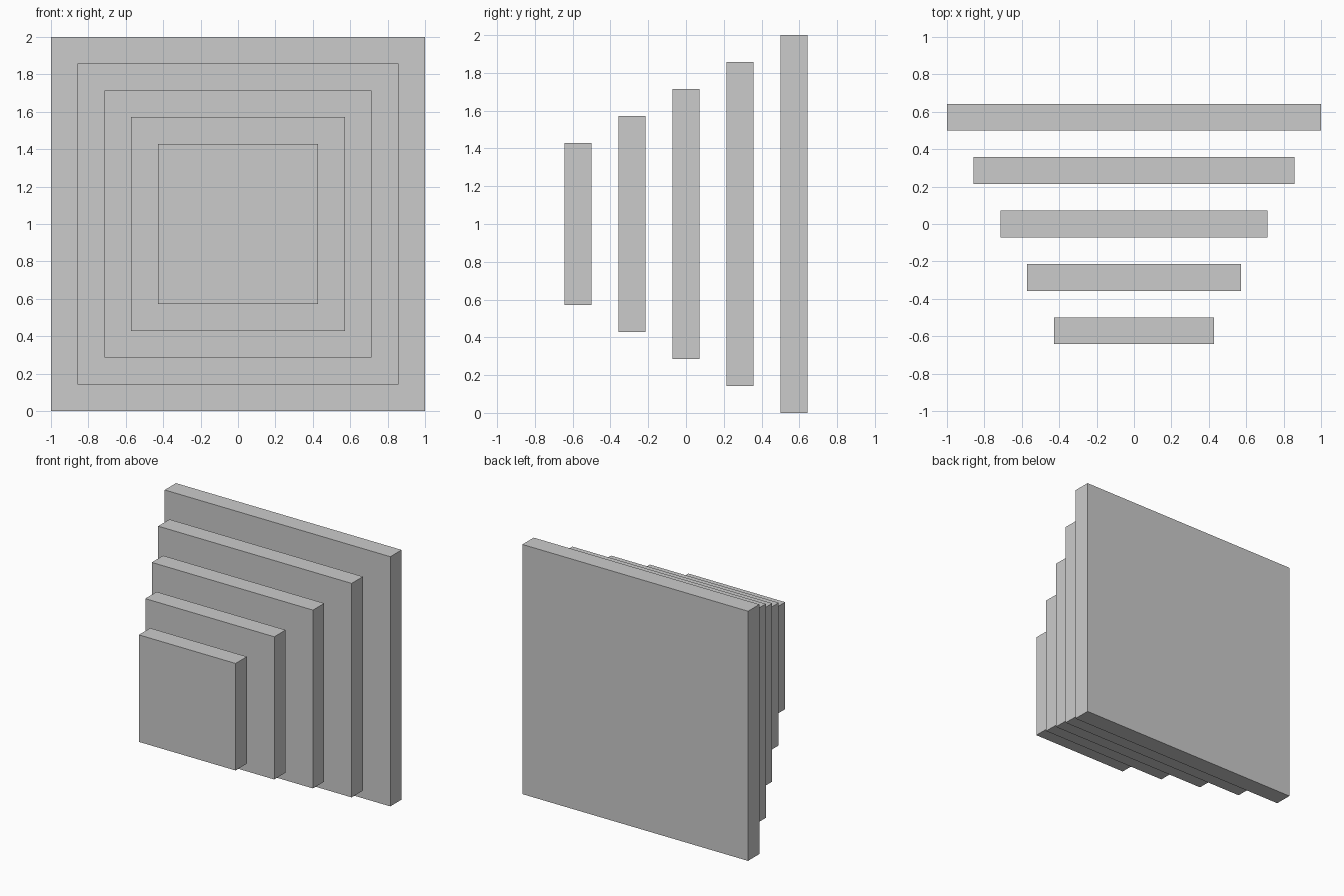
import bpy

if "Cube" in bpy.data.objects:
    bpy.data.objects.remove(bpy.data.objects["Cube"])

U = 1 / 7  # plate thickness; every dimension is a multiple of it


def plate(name, size, y):
    """Square upright plate centred at height 1."""
    bpy.ops.mesh.primitive_cube_add(size=1, location=(0, y, 1))
    obj = bpy.context.object
    obj.name = name
    obj.scale = (size, U, size)
    bpy.ops.object.transform_apply(location=False, rotation=False, scale=True)
    return obj


# Five separate plates, growing from front to back
for i in range(5):
    plate(f"square_plate_{i + 1}", (6 + 2 * i) * U, (i - 2) * 2 * U)
